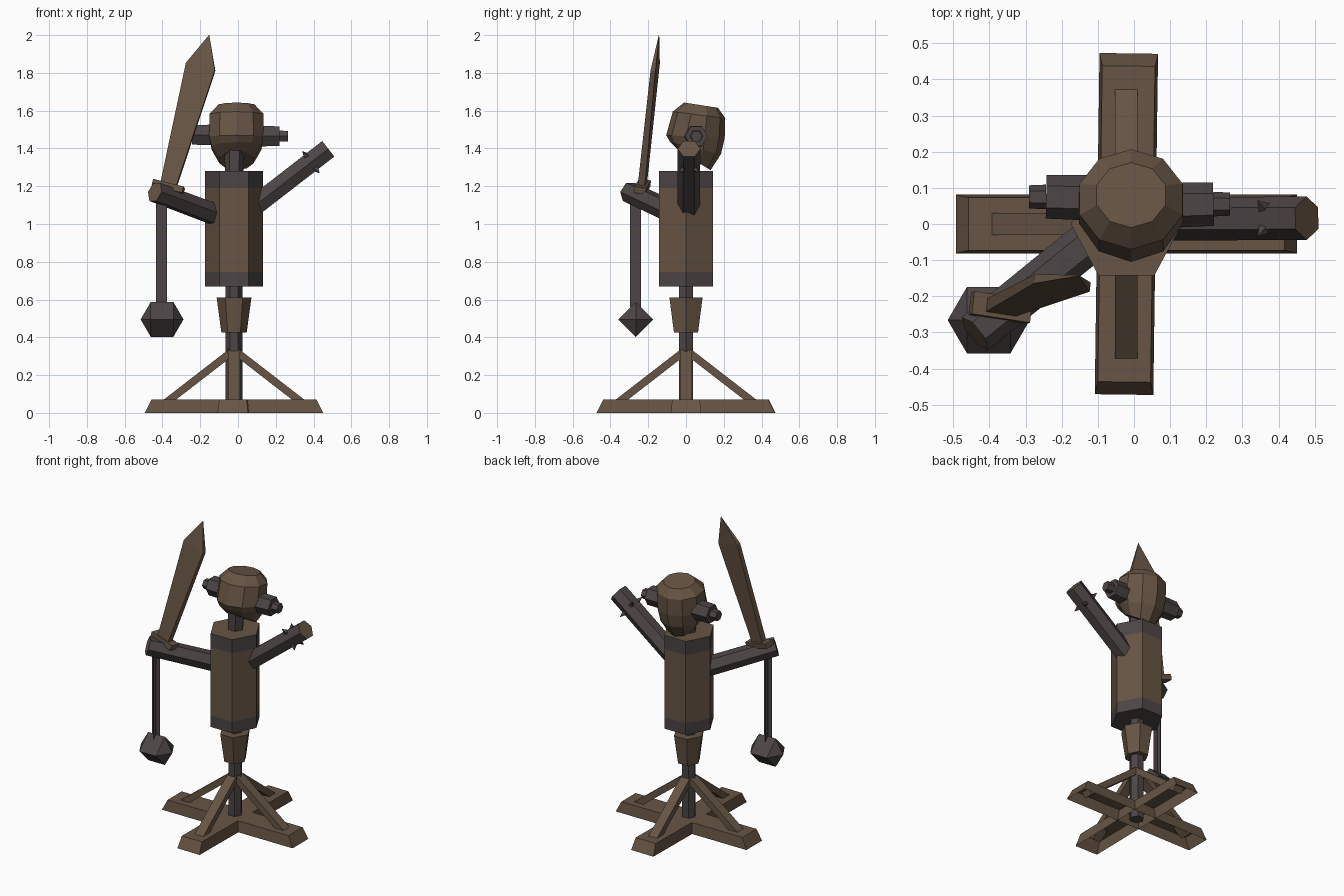
import bpy, math
from mathutils import Vector as V

if "Cube" in bpy.data.objects:
    bpy.data.objects.remove(bpy.data.objects["Cube"])

def material(name, rgb):
    m = bpy.data.materials.new(name)
    m.diffuse_color = (*rgb, 1)
    m.use_nodes = True
    m.node_tree.nodes["Principled BSDF"].inputs["Base Color"].default_value = m.diffuse_color
    return m

WOOD = material("worn_wood", (0.135, 0.09, 0.058))
IRON = material("dark_iron", (0.075, 0.06, 0.06))
CX = -0.021  # post axis

def loft(name, rings, mats, caps=(True, True), rule=None):
    """Skin a list of equal rings; rule(face) gives the material index."""
    n = len(rings[0])
    verts = [V(p) for r in rings for p in r]
    faces = [(k*n + i, k*n + (i+1) % n, (k+1)*n + (i+1) % n, (k+1)*n + i)
             for k in range(len(rings)-1) for i in range(n)]
    if caps[0]:
        faces.append(tuple(reversed(range(n))))
    if caps[1]:
        faces.append(tuple(range(len(verts)-n, len(verts))))
    me = bpy.data.meshes.new(name)
    me.from_pydata(verts, [], faces)
    for m in mats:
        me.materials.append(m)
    me.update()
    if rule:
        for p in me.polygons:
            p.material_index = rule(p)
    ob = bpy.data.objects.new(name, me)
    bpy.context.collection.objects.link(ob)
    return ob

def tube(name, a, b, ra, rb, n, mats, phase=0.0, squash=1.0, rule=None):
    """Prism or cone from a to b; squash flattens it across the horizontal axis."""
    a, b = V(a), V(b)
    d = (b - a).normalized()
    u = V((1, 0, 0)) if abs(d.z) > 0.99 else V((0, 0, 1)).cross(d).normalized()
    v = d.cross(u)
    ang = [phase + 2*math.pi*i/n for i in range(n)]
    rings = [[c + u*r*math.cos(t) + v*r*squash*math.sin(t) for t in ang]
             for c, r in ((a, ra), (b, rb))]
    return loft(name, rings, mats, rule=rule)

def rect(c, u, v, w, t):
    return [c - u*w - v*t, c + u*w - v*t, c + u*w + v*t, c - u*w + v*t]

X, Y, Z = V((1, 0, 0)), V((0, 1, 0)), V((0, 0, 1))

# crossed base beams, open underneath
for name, turn, cy in (("base_beam_side", 0, 0), ("base_beam_front", math.radians(89.2), 0)):
    u = V((math.cos(turn), math.sin(turn), 0))
    v = Z.cross(u)
    c = V((CX, cy, 0))
    loft(name, [rect(c, u, v, 0.472, 0.081), rect(c + Z*0.07, u, v, 0.437, 0.073)],
         [WOOD], caps=(False, True))

# four diagonal braces
for i in range(4):
    d = V((math.cos(i*math.pi/2), math.sin(i*math.pi/2), 0))
    c = V((CX, 0, 0))
    s = Z.cross(d)
    a, b = c + d*0.385 + Z*0.035, c + d*0.01 + Z*0.325
    w = (b - a).normalized().cross(s)
    loft("brace", [rect(a, s, w, 0.031, 0.02), rect(b, s, w, 0.031, 0.02)], [WOOD])

# post, waist and neck
tube("post", (CX, 0, 0.0), (CX, 0, 0.68), 0.044, 0.044, 6, [IRON])
tube("waist", (CX, 0, 0.425), (CX, 0, 0.61), 0.067, 0.092, 6, [WOOD], squash=1.1)
tube("neck", (CX, 0.005, 1.26), (CX + 0.005, 0.01, 1.44), 0.048, 0.056, 6, [IRON])

# torso with iron bands at the top and bottom
def hexagon(z):
    return [(CX + 0.154*math.cos(i*math.pi/3), 0.165*math.sin(i*math.pi/3), z) for i in range(6)]

loft("torso", [hexagon(z) for z in (0.67, 0.745, 1.19, 1.28)], [WOOD, IRON],
     rule=lambda p: int(p.normal.z < 0.5 and not 0.75 < p.center.z < 1.18))

# head: ten-sided rings, each leaning between a front and a back point
def head_ring(front, back, rx):
    pts = []
    for i in range(10):
        t = math.pi/2 + i*math.pi/5
        f = (math.sin(t) + 1)/2
        pts.append((-0.008 + rx*math.cos(t), front[0] + (back[0]-front[0])*f,
                    front[1] + (back[1]-front[1])*f))
    return pts

loft("head", [head_ring((-0.04, 1.39), (0.13, 1.285), 0.095),
              head_ring((-0.085, 1.435), (0.185, 1.37), 0.138),
              head_ring((-0.105, 1.47), (0.205, 1.455), 0.152),
              head_ring((-0.07, 1.595), (0.207, 1.56), 0.15),
              head_ring((-0.01, 1.643), (0.17, 1.615), 0.10)], [WOOD])

# ear drums with smaller plugs
for name, x0, x1, x2, y, z in (("left_ear", -0.10, -0.243, -0.29, 0.075, 1.472),
                               ("right_ear", 0.09, 0.22, 0.265, 0.055, 1.465)):
    tube(name, (x0, y - 0.003, z), (x1, y, z), 0.063, 0.06, 6, [IRON])
    tube(name + "_plug", (x1, y, z), (x2, y, z), 0.034, 0.032, 6, [IRON])

# arms, with bare wood on the cut outer ends
def outer_end(p):
    return int(abs(p.center.x) > 0.42)

tube("left_arm", (-0.12, -0.045, 1.05), (-0.44, -0.303, 1.17), 0.06, 0.058, 6,
     [IRON, WOOD], rule=outer_end)
A, B = V((0.08, 0.014, 1.09)), V((0.478, 0.016, 1.398))
tube("right_arm", A, B, 0.06, 0.06, 6, [IRON, WOOD], rule=outer_end)

# spikes around the right arm
axis = (B - A).normalized()
side = Z.cross(axis).normalized()
up = axis.cross(side)
at = A.lerp(B, 0.77)
for su in (-1, 1):
    for ss in (-1, 1):
        out = (up*su*1.1 + side*ss*0.75).normalized()
        tube("arm_spike", at + out*0.04, at + out*0.088, 0.024, 0.001, 4, [IRON])

# hanging chain as two crossed strips
HANG = V((-0.405, -0.267, 0))
for d in (X, Y):
    me = bpy.data.meshes.new("chain_strip")
    a, b = HANG + Z*0.56, HANG + Z*1.15
    me.from_pydata([a - d*0.029, a + d*0.029, b + d*0.029, b - d*0.029], [], [(0, 1, 2, 3)])
    me.materials.append(IRON)
    bpy.context.collection.objects.link(bpy.data.objects.new("chain_strip", me))

# faceted weight at the end of the chain
def diamond(x, r):
    c = V((-0.402, -0.266, 0.495)) + X*x
    return [c + Y*r, c + Z*r, c - Y*r, c - Z*r]

loft("weight", [diamond(-0.113, 0.001), diamond(-0.06, 0.092),
                diamond(0.06, 0.092), diamond(0.113, 0.001)], [IRON])

# wooden sword: blade and guard
base, wide, tip = V((-0.372, -0.233, 1.19)), V((-0.198, -0.163, 1.832)), V((-0.153, -0.143, 2.0))
along = (wide - base).normalized()
across = V((0.96, -0.14, -0.2))
across = (across - along*across.dot(along)).normalized()
flat = along.cross(across)
loft("sword_blade", [rect(base, across, flat, 0.042, 0.019), rect(wide, across, flat, 0.08, 0.013),
                     rect(tip, across, flat, 0.001, 0.001)], [WOOD])
g = V((-0.369, -0.231, 1.198))
loft("sword_guard", [rect(g - along*0.017, across, flat, 0.084, 0.032),
                     rect(g + along*0.017, across, flat, 0.084, 0.032)], [WOOD])
